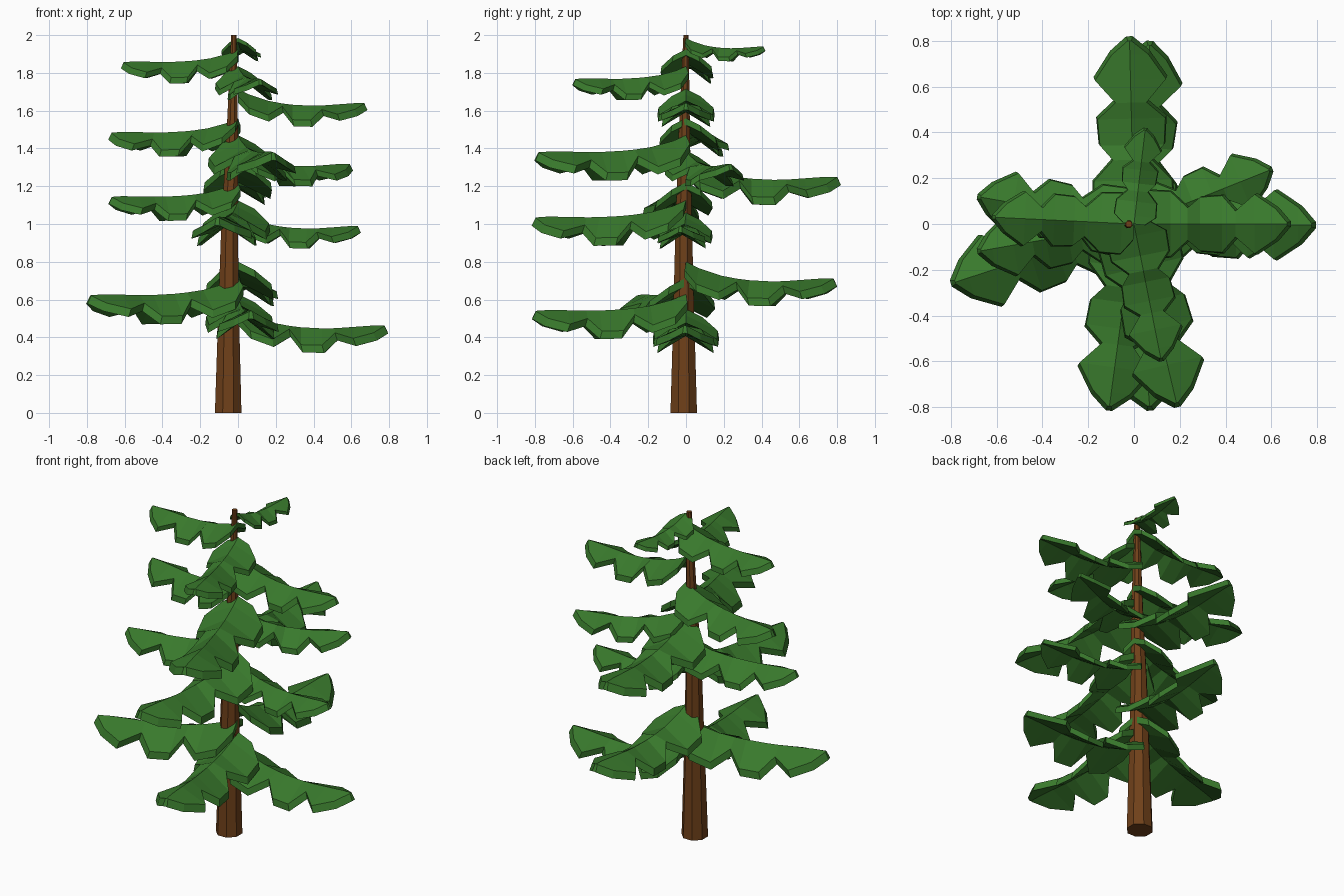
import bpy, bmesh, math

if "Cube" in bpy.data.objects:
    bpy.data.objects.remove(bpy.data.objects["Cube"])

def material(name, col):
    m = bpy.data.materials.new(name)
    m.diffuse_color = (*col, 1)
    m.use_nodes = True
    m.node_tree.nodes["Principled BSDF"].inputs["Base Color"].default_value = m.diffuse_color
    return m

green = material("needle_green", (0.04, 0.19, 0.025))
brown = material("bark_brown", (0.16, 0.052, 0.01))

def finish(bm, name, mat):
    bmesh.ops.recalc_face_normals(bm, faces=bm.faces)
    me = bpy.data.meshes.new(name)
    bm.to_mesh(me)
    bm.free()
    me.materials.append(mat)
    ob = bpy.data.objects.new(name, me)
    bpy.context.collection.objects.link(ob)
    return ob

# Trunk: tapered eight-sided rings with a slight lean
bm = bmesh.new()
rings = []
for x, y, z, r in [(-.052, -.012, 0, .076), (-.05, -.012, .45, .062), (-.045, -.012, 1, .047),
                   (-.032, -.01, 1.4, .035), (-.022, 0, 2, .015)]:
    rings.append([bm.verts.new((x + r * math.cos(math.pi * (k + .5) / 4),
                                y + r * math.sin(math.pi * (k + .5) / 4), z)) for k in range(8)])
for a, b in zip(rings, rings[1:]):
    for k in range(8):
        bm.faces.new((a[k], a[(k + 1) % 8], b[(k + 1) % 8], b[k]))
bm.faces.new(rings[0])
bm.faces.new(rings[-1])
finish(bm, "trunk", brown)

# Bough stations: distance out, ridge height, half width and height of the toothed edge
STATIONS = [(0, 0, .09, -.045), (.07, -.035, .175, -.12), (.19, -.075, .17, -.165),
            (.28, -.092, .085, -.11), (.345, -.1, .14, -.195), (.46, -.106, .148, -.198),
            (.53, -.105, .068, -.13), (.63, -.098, .155, -.16),
            (.74, -.09, .08, -.13), (.80, -.09, .008, -.092)]
REACH, THICK = .82, .042

def bough(name, tip_x, tip_y, root_z, lift):
    ang = math.atan2(tip_y, tip_x)
    s = math.hypot(tip_x, tip_y) / REACH
    c, n = math.cos(ang) * s, math.sin(ang) * s
    bm = bmesh.new()

    def vert(r, w, z):
        return bm.verts.new((r * c - w * n, r * n + w * c, root_z + z * s))

    sections = []
    for r, z, w, edge in STATIONS:
        z += lift * math.sin(math.pi * r / .8)
        top = [vert(r, k * w, edge if k else z) for k in (-1, 0, 1)]
        r2, w2 = r * 1.025, w + .006          # underside flares slightly outward
        low = [vert(r2, k * w2, (edge if k else z) - THICK) for k in (1, 0, -1)]
        sections.append(top + low)
    for a, b in zip(sections, sections[1:]):
        for k in range(6):
            m = (k + 1) % 6
            bm.faces.new((a[k], a[m], b[m], b[k]))
    for e in (sections[0], sections[-1]):
        bm.faces.new((e[0], e[1], e[4], e[5]))
        bm.faces.new((e[1], e[2], e[3], e[4]))
    finish(bm, name, green)

# Boughs spiral up the trunk: tip x, tip y, root height, ridge lift
BOUGHS = [(.795, -.005, .55, 0), (.07, -.815, .63, .018), (-.80, -.26, .715, .018),
          (.07, .80, .80, 0), (.65, -.03, 1.06, 0), (-.11, -.815, 1.125, .018),
          (-.685, -.12, 1.22, .018), (-.02, .82, 1.34, 0), (.605, .24, 1.39, 0),
          (.19, -.80, 1.47, .018), (-.685, .12, 1.56, .018), (.685, 0, 1.715, 0),
          (.12, -.60, 1.835, .018), (-.62, .03, 1.925, .018), (.05, .42, 1.985, 0)]
for i, b in enumerate(BOUGHS):
    bough(f"bough_{i + 1}", *b)
